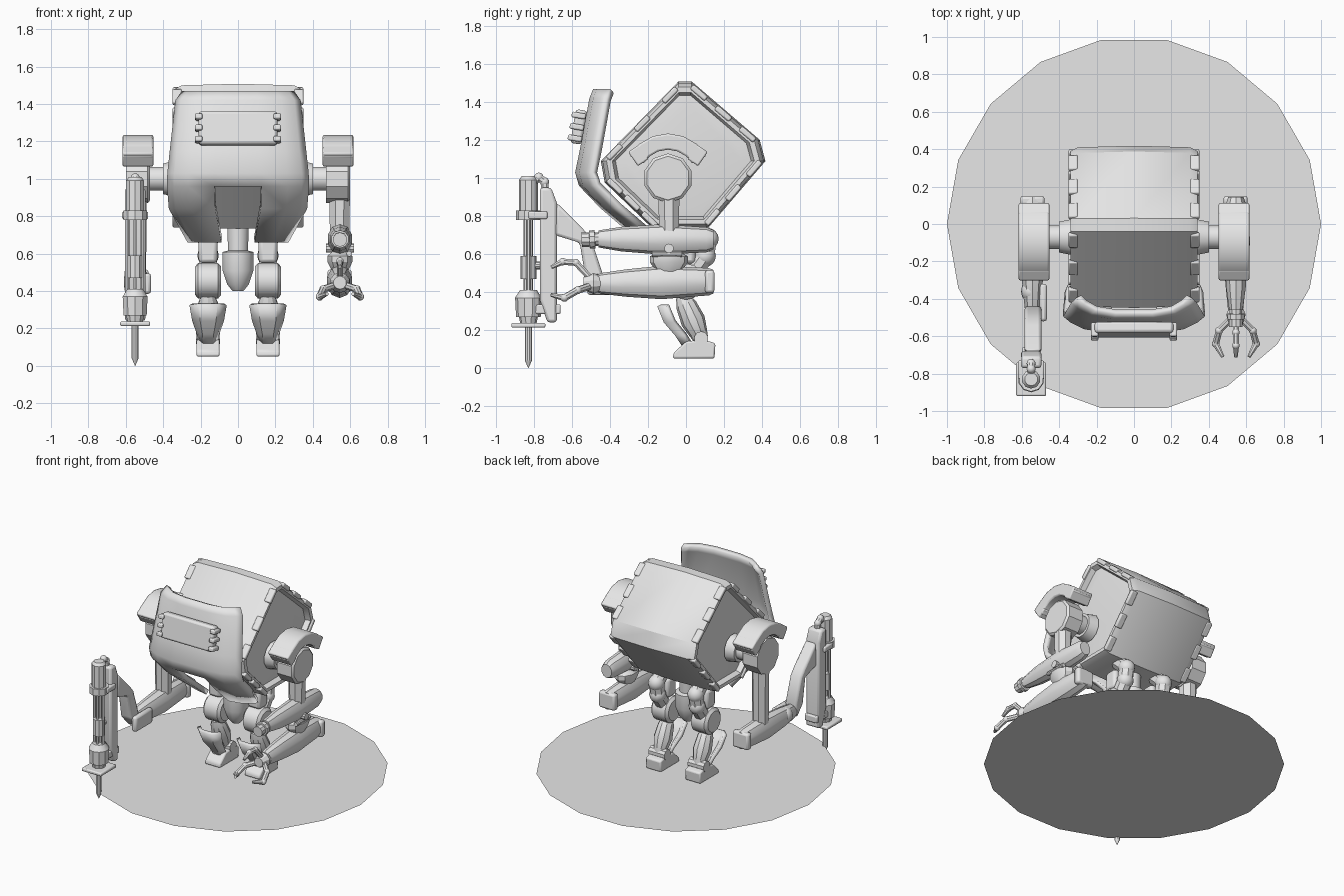
import bpy, bmesh, math
from mathutils import Vector, Matrix

old = bpy.data.objects.get("Cube")
if old:
    bpy.data.objects.remove(old, do_unlink=True)

grey = bpy.data.materials.new("plain_grey")
grey.use_nodes = True
grey.diffuse_color = (0.8, 0.8, 0.8, 1)
grey.node_tree.nodes["Principled BSDF"].inputs["Base Color"].default_value = (0.8, 0.8, 0.8, 1)


def finish(name, bm, bevel=0.0, recalc=True):
    """Turn a bmesh into a shaded object."""
    if recalc:
        bmesh.ops.recalc_face_normals(bm, faces=bm.faces[:])
    mesh = bpy.data.meshes.new(name)
    bm.to_mesh(mesh)
    bm.free()
    mesh.materials.append(grey)
    ob = bpy.data.objects.new(name, mesh)
    bpy.context.scene.collection.objects.link(ob)
    bpy.ops.object.select_all(action='DESELECT')
    ob.select_set(True)
    bpy.context.view_layer.objects.active = ob
    bpy.ops.object.shade_smooth_by_angle(angle=math.radians(32))
    if bevel:
        mod = ob.modifiers.new("bevel", 'BEVEL')
        mod.width, mod.segments, mod.limit_method = bevel, 2, 'ANGLE'
    return ob


def loft(name, rings, bevel=0.0):
    """Skin a list of equal rings and cap both ends."""
    bm = bmesh.new()
    rows = [[bm.verts.new(p) for p in ring] for ring in rings]
    n = len(rows[0])
    for a, b in zip(rows, rows[1:]):
        for i in range(n):
            bm.faces.new((a[i], a[(i + 1) % n], b[(i + 1) % n], b[i]))
    bm.faces.new(rows[0])
    bm.faces.new(rows[-1])
    return finish(name, bm, bevel)


def prism(name, outline, x, half, bevel=0.01):
    """Extrude a y-z outline sideways."""
    return loft(name, [[(x + d, y, z) for y, z in outline] for d in (-half, half)], bevel)


def turned(name, start, end, stations, sides=10, squash=1.0):
    """Body of revolution: stations are (fraction along, radius)."""
    a, b = Vector(start), Vector(end)
    rot = (b - a).to_track_quat('Z', 'Y')
    rings = []
    for t, r in stations:
        ring = []
        for i in range(sides):
            ang = 2 * math.pi * (i + 0.5) / sides
            p = rot @ Vector((r * math.cos(ang), r * math.sin(ang), 0))
            p.x *= squash
            ring.append(a.lerp(b, t) + p)
        rings.append(ring)
    return loft(name, rings)


def rod(name, start, end, r, r2=None, sides=10):
    return turned(name, start, end, [(0, r), (1, r if r2 is None else r2)], sides)


def box(name, centre, size, tilt=0.0, bevel=0.008):
    bm = bmesh.new()
    bmesh.ops.create_cube(bm, size=1, matrix=Matrix.Translation(centre)
                          @ Matrix.Rotation(tilt, 4, 'X') @ Matrix.Diagonal((*size, 1)))
    return finish(name, bm, bevel)


def ball(name, centre, size):
    bm = bmesh.new()
    bmesh.ops.create_uvsphere(bm, u_segments=12, v_segments=8, radius=1,
                              matrix=Matrix.Translation(centre) @ Matrix.Diagonal((*size, 1)))
    return finish(name, bm)


def tube(name, points, r, tip=None):
    """Chain of rods with round joints."""
    for i, (a, b) in enumerate(zip(points, points[1:])):
        last = i == len(points) - 2
        rod(name, a, b, r, tip if last and tip else r, 8)
        if not last:
            ball(name + "_joint", b, (r * 1.1,) * 3)


def shell(name, rows, columns, x, wing, thick, gap_below=None):
    """Curved plate from (z, y, half width) rows, with swept-back sides."""
    bm = bmesh.new()
    grid = [[bm.verts.new((x + h * u, y + wing * abs(u) ** 4, z)) for u in columns]
            for z, y, h in rows]
    mid = len(columns) // 2 - 1
    for (za, _, _), a, b in zip(rows, grid, grid[1:]):
        for i in range(len(columns) - 1):
            if gap_below and i == mid and za <= gap_below:
                continue
            bm.faces.new((a[i], b[i], b[i + 1], a[i + 1]))
    ob = finish(name, bm, recalc=False)
    mod = ob.modifiers.new("thickness", 'SOLIDIFY')
    mod.thickness, mod.offset = thick, -1
    return ob


# ground disc
bm = bmesh.new()
bmesh.ops.create_circle(bm, cap_ends=True, segments=18, radius=1,
                        matrix=Matrix.Translation((0, 0, 0.05)) @ Matrix.Rotation(math.pi / 2, 4, 'Z'))
finish("ground_disc", bm, recalc=False)

# tilted hull with recessed side panels
hull = [(-0.04, 1.5), (0.03, 1.5), (0.38, 1.2), (0.41, 1.09),
        (0.11, 0.74), (-0.17, 0.74), (-0.42, 0.98), (-0.44, 1.09)]
cy, cz = -0.01, 1.1
half = [(0.31, 0.72), (0.305, 0.84), (0.34, 0.88), (0.34, 0.95), (0.30, 1.0)]
stations = [(-x, s) for x, s in half] + [(0, 1.02)] + half[::-1]
loft("hull", [[(x, cy + (y - cy) * s, cz + (z - cz) * s) for y, z in hull] for x, s in stations])

# rim lugs along the long hull edges
for s in (-1, 1):
    for i in (1, 3, 5, 7):
        a, b = Vector((0, *hull[i])), Vector((0, *hull[(i + 1) % 8]))
        d = b - a
        for t in (0.12, 0.5, 0.88):
            p = a.lerp(b, t)
            p = Vector((s * 0.325, cy + (p.y - cy) * 0.96, cz + (p.z - cz) * 0.96))
            box("rim_lug", p, (0.05, 0.10, 0.03), math.atan2(d.z, d.y))

# front shield with the notch below, its box panel and clamps
shield = [(1.47, -0.49, 0.30), (1.42, -0.51, 0.335), (1.15, -0.56, 0.365), (1.03, -0.585, 0.378),
          (0.96, -0.565, 0.38), (0.84, -0.45, 0.37), (0.66, -0.24, 0.27)]
shell("front_shield", shield, (-1, -0.9, -0.7, -0.33, 0.33, 0.7, 0.9, 1), 0, 0.09, 0.035, 0.97)
box("shield_panel", (0, -0.565, 1.27), (0.42, 0.06, 0.18), -0.17, 0.015)
for s in (-1, 1):
    for dz in (-0.06, 0, 0.06):
        box("panel_clamp", (s * 0.21, -0.575 + dz * 0.17, 1.27 + dz), (0.04, 0.075, 0.03), -0.17)

# pelvis
turned("pelvis", (0, -0.02, 0.76), (0, -0.02, 0.4),
       [(0, 0.06), (0.4, 0.055), (0.42, 0.085), (0.7, 0.085), (0.9, 0.06), (1, 0.03)], 12)

foot = [(-0.07, 0.05), (0.15, 0.05), (0.155, 0.13), (0.09, 0.15), (0.0, 0.14), (-0.065, 0.08)]
rear = 0.145
for s in (-1, 1):
    # leg
    lx = s * 0.16
    tube("hip_link", [(lx, 0.03, 0.76), (lx, 0.115, 0.68), (lx, 0.1, 0.59), (lx, 0.02, 0.48)], 0.052)
    box("hip_block", (lx, 0.0, 0.62), (0.1, 0.1, 0.14), 0, 0.02)
    turned("knee_drum", (lx - 0.07, 0, 0.455), (lx + 0.07, 0, 0.455),
           [(0, 0.075), (0.12, 0.095), (0.88, 0.095), (1, 0.075)], 14)
    turned("shin", (lx, -0.02, 0.38), (lx, 0.085, 0.14),
           [(0, 0.035), (0.2, 0.055), (0.55, 0.065), (0.8, 0.05), (1, 0.035)], 10)
    rod("ankle", (lx - 0.065, 0.08, 0.155), (lx + 0.065, 0.08, 0.155), 0.038)
    shell("shin_guard", [(0.325, -0.155, 0.10), (0.24, -0.12, 0.085), (0.17, -0.06, 0.06),
                         (0.11, -0.02, 0.05)], (-1, -0.5, 0.5, 1), lx, 0.05, 0.025)
    prism("foot", foot, lx, 0.062)

    # shoulder
    ax = s * 0.535
    rod("shoulder_axle", (s * 0.28, -0.07, 1.0), (s * 0.5, -0.07, 1.0), 0.065, None, 12)
    rod("axle_flange", (s * 0.33, -0.07, 1.0), (s * 0.40, -0.07, 1.0), 0.1, 0.085, 12)
    turned("shoulder_drum", (ax - 0.065, -0.095, 1.0), (ax + 0.065, -0.095, 1.0),
           [(0, 0.13), (0.9, 0.13), (1, 0.115)], 10)
    arc = [math.radians(30 + 20 * i) for i in range(7)]
    cap = [(-0.095 + 0.235 * math.cos(a), 1.0 + 0.235 * math.sin(a)) for a in arc]
    cap += [(-0.095 + 0.15 * math.cos(a), 1.0 + 0.15 * math.sin(a)) for a in arc[::-1]]
    prism("shoulder_cap", cap, ax, 0.082)
    for e in (-1, 1):
        box("cap_lip", (ax, -0.095 + e * 0.155, 1.12), (0.164, 0.07, 0.09), -e * 0.6)

    # upper arm, elbow and lower forearm
    fx = s * 0.543
    rod("upper_arm", (fx, -0.09, 0.9), (fx, -0.09, 0.68 if s > 0 else 0.45), 0.06, 0.055, 8)
    turned("lower_forearm", (fx, rear, 0.455), (fx, -0.47, 0.445),
           [(0, 0.062), (0.04, 0.072), (0.45, 0.088), (0.75, 0.072), (0.96, 0.055), (1, 0.045)], 10, 0.8)
    box("forearm_end", (fx, rear - 0.02, 0.455), (0.13, 0.05, 0.12), 0, 0.015)

# gun over the left forearm, on a swivel elbow
gx = 0.545
turned("upper_forearm", (gx, rear, 0.675), (gx, -0.46, 0.68),
       [(0, 0.05), (0.06, 0.066), (0.45, 0.08), (0.8, 0.065), (1, 0.045)], 10, 0.85)
turned("gun_muzzle", (gx, -0.44, 0.68), (gx, -0.55, 0.675),
       [(0, 0.035), (0.35, 0.035), (0.36, 0.048), (0.62, 0.048), (0.63, 0.038), (1, 0.038)], 10)
turned("elbow_swivel", (gx, -0.09, 0.66), (gx, -0.09, 0.5),
       [(0, 0.05), (0.3, 0.06), (0.45, 0.10), (0.65, 0.10), (1, 0.06)], 10, 0.7)
rod("elbow_pin", (gx + 0.05, -0.02, 0.60), (gx + 0.05, -0.18, 0.60), 0.015)
rod("elbow_bolt", (gx - 0.075, -0.09, 0.63), (gx + 0.075, -0.09, 0.63), 0.025)

# claw hand
turned("wrist", (gx, -0.45, 0.445), (gx, -0.54, 0.445), [(0, 0.04), (0.4, 0.055), (1, 0.035)])
tube("top_finger", [(gx, -0.51, 0.48), (gx, -0.58, 0.555), (gx, -0.65, 0.56), (gx, -0.71, 0.53)], 0.018, 0.01)
for s in (-1, 1):
    path = [(0.03, -0.51, 0.43), (0.09, -0.57, 0.41), (0.108, -0.64, 0.37), (0.07, -0.71, 0.385)]
    tube("side_finger", [(gx + s * x, y, z) for x, y, z in path], 0.019, 0.01)

# link and backing plate of the right tool arm
tx, ty = -0.55, -0.83
ball("tool_elbow", (tx, -0.36, 0.45), (0.055, 0.06, 0.06))
prism("tool_link", [(-0.68, 0.87), (-0.54, 0.73), (-0.50, 0.68), (-0.44, 0.50), (-0.46, 0.40),
                    (-0.53, 0.48), (-0.56, 0.66), (-0.69, 0.70)], tx + 0.01, 0.045, 0.015)
prism("tool_plate", [(-0.77, 0.95), (-0.71, 0.95), (-0.68, 0.87), (-0.68, 0.24), (-0.73, 0.24),
                     (-0.77, 0.36)], tx, 0.055, 0.015)
box("side_pod", (-0.485, -0.42, 0.44), (0.04, 0.2, 0.11), 0, 0.015)

# drill, stacked from top to tip: (name, top, bottom, radius, end radius)
stack = [("drill_cap", 1.01, 0.99, 0.035, 0.05), ("drill_cylinder", 0.99, 0.82, 0.05, 0.05),
         ("drill_collar", 0.83, 0.78, 0.066, 0.066), ("drill_coupling", 0.59, 0.47, 0.042, 0.042),
         ("motor_top", 0.41, 0.37, 0.045, 0.07), ("drill_motor", 0.37, 0.27, 0.07, 0.065),
         ("motor_base", 0.27, 0.22, 0.05, 0.04), ("drill_bit", 0.22, 0.04, 0.019, 0.019),
         ("drill_tip", 0.04, 0.0, 0.019, 0.001)]
for name, top, low, r1, r2 in stack:
    rod(name, (tx, ty, top), (tx, ty, low), r1, r2)
for dx, dy in ((-0.035, 0), (0.035, 0), (0, -0.015), (0, 0.015)):
    rod("drill_guide", (tx + dx, ty + dy, 0.8), (tx + dx, ty + dy, 0.38), 0.01, None, 6)
box("drill_flange", (tx, ty, 0.225), (0.16, 0.18, 0.025))
box("drill_clamp", (tx, -0.73, 0.31), (0.1, 0.14, 0.05))
box("collar_bracket", (tx, -0.78, 0.805), (0.14, 0.1, 0.04))
rod("coupling_arm", (tx, -0.83, 0.54), (tx, -0.70, 0.54), 0.02)
tube("drill_hose", [(tx, -0.80, 0.98), (tx, -0.775, 1.005), (tx, -0.745, 0.98), (tx, -0.74, 0.9)], 0.022)
